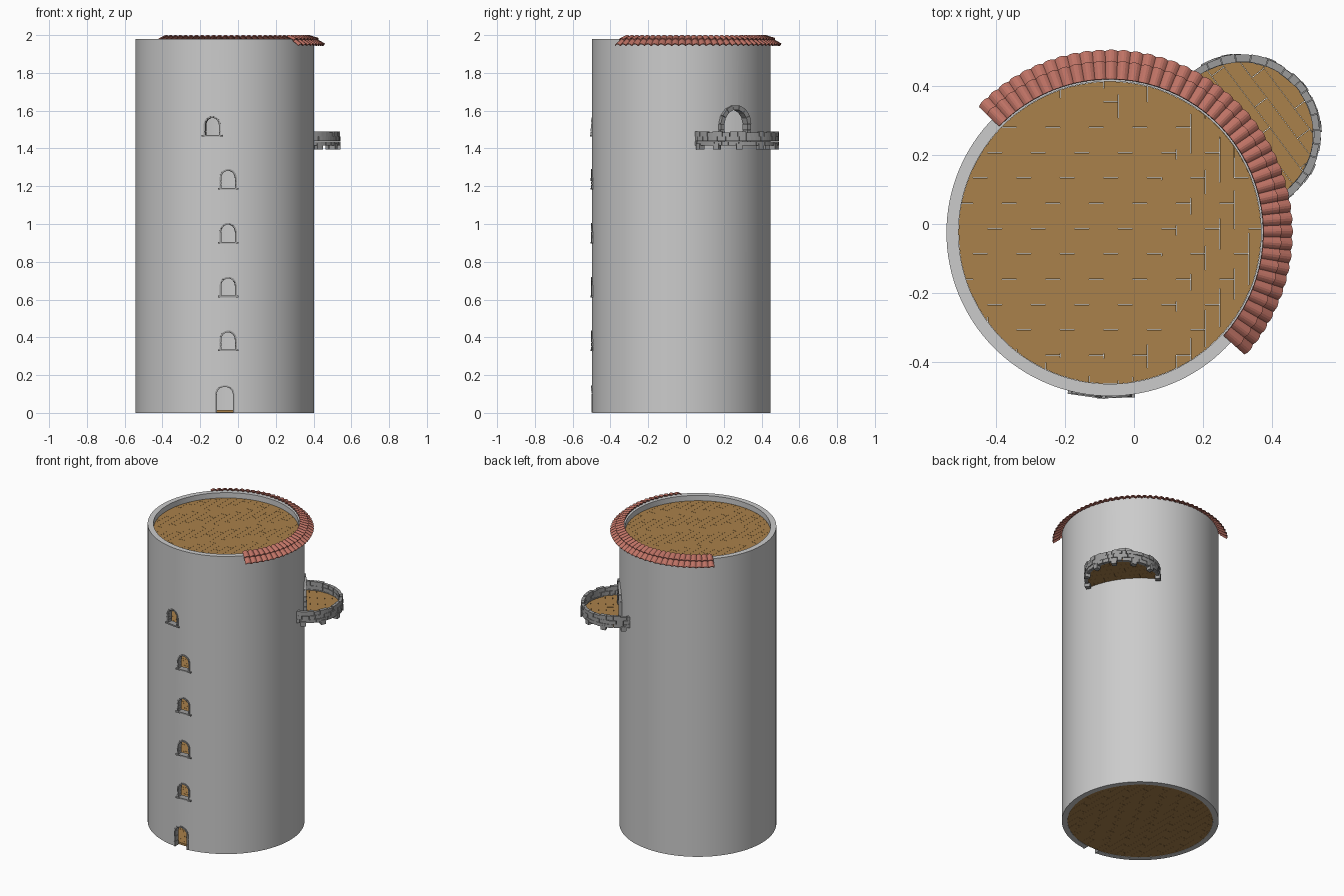
import bpy, bmesh, random
from math import sin, cos, pi, radians, asin, hypot
from mathutils import Matrix, Vector

if "Cube" in bpy.data.objects:
    bpy.data.objects.remove(bpy.data.objects["Cube"])

random.seed(4)
CX, CY, R, RI, H = -0.07, -0.025, 0.473, 0.438, 1.98
BX, BY, BR = 0.31, 0.26, 0.23


def material(name, col):
    m = bpy.data.materials.new(name)
    m.diffuse_color = (*col, 1)
    m.use_nodes = True
    m.node_tree.nodes["Principled BSDF"].inputs["Base Color"].default_value = m.diffuse_color
    return m


wood = material("wood", (0.40, 0.22, 0.07))
clay = material("clay", (0.52, 0.17, 0.13))
stone = material("stone", (0.33, 0.33, 0.33))


def finish(name, bm, mat=None):
    bmesh.ops.recalc_face_normals(bm, faces=bm.faces[:])
    me = bpy.data.meshes.new(name)
    bm.to_mesh(me)
    bm.free()
    ob = bpy.data.objects.new(name, me)
    bpy.context.collection.objects.link(ob)
    if mat:
        me.materials.append(mat)
    return ob


def prism(bm, a, b):
    """Solid between two matching loops of points."""
    va, vb = [bm.verts.new(p) for p in a], [bm.verts.new(p) for p in b]
    n = len(va)
    bm.faces.new(va)
    bm.faces.new(vb[::-1])
    for i in range(n):
        j = (i + 1) % n
        bm.faces.new((va[i], vb[i], vb[j], va[j]))


def wall_frame(angle, z):
    """Local x runs along the wall, y points outward, z up."""
    c, s = cos(angle), sin(angle)
    return Matrix(((-s, c, 0, CX), (c, s, 0, CY), (0, 0, 1, z), (0, 0, 0, 1)))


def arch(w, h, rise, jamb=3, top=7):
    left = [(-w / 2, (h - rise) * i / jamb) for i in range(jamb)]
    mid = [(-w / 2 * cos(pi * i / top), h - rise + rise * sin(pi * i / top)) for i in range(top + 1)]
    return left + mid + [(-x, z) for x, z in left[::-1]]


def planks(name, outline, z0, z1, width, axis=Vector((1, 0, 0)), length=0.22):
    """Convex outline cut into staggered boards with fine gaps."""
    side = Vector((-axis.y, axis.x, 0))
    bm = bmesh.new()
    bm.faces.new([bm.verts.new((x, y, z0)) for x, y in outline])
    span = [v.co.dot(axis) for v in bm.verts]
    u = min(span) + width
    rows = []
    while u < max(span):
        rows.append(u)
        u += width
    for u in rows:
        bmesh.ops.bisect_plane(bm, geom=bm.verts[:] + bm.edges[:] + bm.faces[:],
                               plane_co=axis * u, plane_no=axis)
    for k, f in enumerate(sorted(bm.faces, key=lambda f: f.calc_center_median().dot(axis))):
        parts = [f]
        s = -0.6 + (k % 3) * length / 3
        while s < 0.6:
            geom = set(parts)
            for p in parts:
                geom.update(p.verts)
                geom.update(p.edges)
            out = bmesh.ops.bisect_plane(bm, geom=list(geom), plane_co=side * s, plane_no=side)
            parts = [g for g in out["geom"] if isinstance(g, bmesh.types.BMFace)]
            s += length
    loops = [[v.co.copy() for v in f.verts] for f in bm.faces]
    bm.free()
    bm = bmesh.new()
    for pts in loops:
        mid = sum(pts, Vector()) / len(pts)
        pts = [p + (mid - p).normalized() * 0.0007 for p in pts]
        prism(bm, pts, [p + Vector((0, 0, z1 - z0)) for p in pts])
    return finish(name, bm, wood)


# Openings: name, angle, bottom z, width, height, arch rise, stone thickness, outward reach
def front(x):
    return -pi / 2 + asin((x - CX) / R)


openings = [("entrance", front(-0.07), 0.0, 0.084, 0.137, 0.035, 0.010, 0.476)]
for i, (x, z) in enumerate([(-0.052, 0.335), (-0.052, 0.62), (-0.052, 0.905), (-0.052, 1.19), (-0.137, 1.47)]):
    openings.append((f"window_{i + 1}", front(x), z, 0.072, 0.092, 0.038, 0.010, 0.476))
BA = radians(37)
openings.append(("balcony_door", BA, 1.43, 0.15, 0.175, 0.075, 0.026, 0.482))

# Tower wall: hollow ring
N = 128
bm = bmesh.new()
rings = [[bm.verts.new((CX + r * cos(2 * pi * i / N), CY + r * sin(2 * pi * i / N), z)) for i in range(N)]
         for r, z in ((R, 0), (R, H), (RI, H), (RI, 0))]
for k in range(4):
    a, b = rings[k], rings[(k + 1) % 4]
    for i in range(N):
        j = (i + 1) % N
        bm.faces.new((a[i], a[j], b[j], b[i]))
tower = finish("tower_wall", bm)

# Cut the openings
bm = bmesh.new()
for name, ang, z, w, h, rise, t, reach in openings:
    m = wall_frame(ang, z)
    pts = arch(w + t, h + t / 2, rise + t / 2)
    if z == 0:
        pts = [(x, q if q > 0 else -0.05) for x, q in pts]
    prism(bm, [m @ Vector((x, 0.35, q)) for x, q in pts], [m @ Vector((x, 0.6, q)) for x, q in pts])
cutter = finish("opening_cutter", bm)
cutter.hide_render = True
mod = tower.modifiers.new("openings", "BOOLEAN")
mod.operation, mod.solver, mod.object = "DIFFERENCE", "EXACT", cutter
bpy.context.view_layer.objects.active = tower
tower.select_set(True)
bpy.ops.object.modifier_apply(modifier=mod.name)
bpy.ops.object.shade_smooth_by_angle(angle=radians(30))
bpy.data.objects.remove(cutter)

# Stone surrounds and sills
for name, ang, z, w, h, rise, t, reach in openings:
    m = wall_frame(ang, z)
    bm = bmesh.new()
    a, b = arch(w, h, rise), arch(w + 2 * t, h + t, rise + t)
    for i in range(len(a) - 1):
        quad = [Vector((p[0], 0, p[1])) for p in (a[i], a[i + 1], b[i + 1], b[i])]
        mid = sum(quad, Vector()) / 4
        quad = [mid + (p - mid) * 0.95 for p in quad]
        out = reach + random.uniform(-0.001, 0.002)
        prism(bm, [m @ (p + Vector((0, RI, 0))) for p in quad], [m @ (p + Vector((0, out, 0))) for p in quad])
    if name.startswith("window"):
        q = [(-0.055, -0.008), (0.055, -0.008), (0.055, 0.001), (-0.055, 0.001)]
        prism(bm, [m @ Vector((x, RI, c)) for x, c in q], [m @ Vector((x, 0.479, c)) for x, c in q])
    finish(name + "_surround", bm, stone)

# Wooden floors inside the tower
disc = [(CX + RI * cos(2 * pi * i / 96), CY + RI * sin(2 * pi * i / 96)) for i in range(96)]
for i, z in enumerate((0.015, 0.30, 0.585, 0.87, 1.155, 1.425, 1.945)):
    planks(f"floor_{i}", disc, z - 0.014, z, 0.042)

# Balcony floor
arc = []
for i in range(120):
    a = BA - pi + 2 * pi * i / 120
    x, y = BX + (BR - 0.01) * cos(a), BY + (BR - 0.01) * sin(a)
    if hypot(x - CX, y - CY) > 0.462:
        arc.append((x, y))
planks("balcony_floor", arc, 1.418, 1.432, 0.045, Vector((cos(BA), sin(BA), 0)))


# Balcony parapet: two courses of curved stones and supporting blocks
def ring_stone(bm, a0, a1, r0, r1, z0, z1):
    am = (a0 + a1) / 2
    if hypot(BX + BR * cos(am) - CX, BY + BR * sin(am) - CY) < 0.468:
        return
    loop = [(r0, a0), (r0, am), (r0, a1), (r1, a1), (r1, am), (r1, a0)]
    pts = [Vector((BX + r * cos(a), BY + r * sin(a), z0)) for r, a in loop]
    prism(bm, pts, [p + Vector((0, 0, z1 - z0)) for p in pts])


bm = bmesh.new()
for z0, z1 in ((1.415, 1.437), (1.4385, 1.462), (1.4635, 1.485)):
    a = BA - pi
    while a < BA + pi:
        step = random.uniform(0.12, 0.26)
        ring_stone(bm, a, a + step - 0.008, BR - 0.021 + random.uniform(-0.002, 0.002),
                   BR + random.uniform(-0.003, 0.003), z0,
                   z1 + (random.choice((0, 0.006)) if z1 > 1.47 else 0))
        a += step
for k in range(-3, 4):
    a = BA + k * 0.55
    ring_stone(bm, a - 0.07, a + 0.07, BR - 0.028, BR + 0.004, 1.395, 1.425)
finish("balcony_parapet", bm, stone)

# Roof tiles: half-round clay tiles in two overlapping rows over half the rim
T, A0, A1 = 44, radians(-42), radians(136)
bm = bmesh.new()
step = (A1 - A0) / T
for row, (r0, z0, r1, z1) in enumerate(((0.444, 1.990, 0.492, 1.971), (0.484, 1.970, 0.524, 1.942))):
    for i in range(T):
        prev = None
        for k in range(7):
            u = k / 6
            ang = A0 + step * (i + u)
            lift = 0.009 * sin(pi * u)
            cur = [bm.verts.new((CX + r * cos(ang), CY + r * sin(ang), z + lift))
                   for r, z in ((r0, z0), (r1 + 0.005 * sin(pi * u), z1 + 0.002))]
            if prev:
                bm.faces.new((prev[0], prev[1], cur[1], cur[0]))
            prev = cur
tiles = finish("roof_tiles", bm, clay)
solid = tiles.modifiers.new("thickness", "SOLIDIFY")
solid.thickness, solid.offset = 0.005, 0
